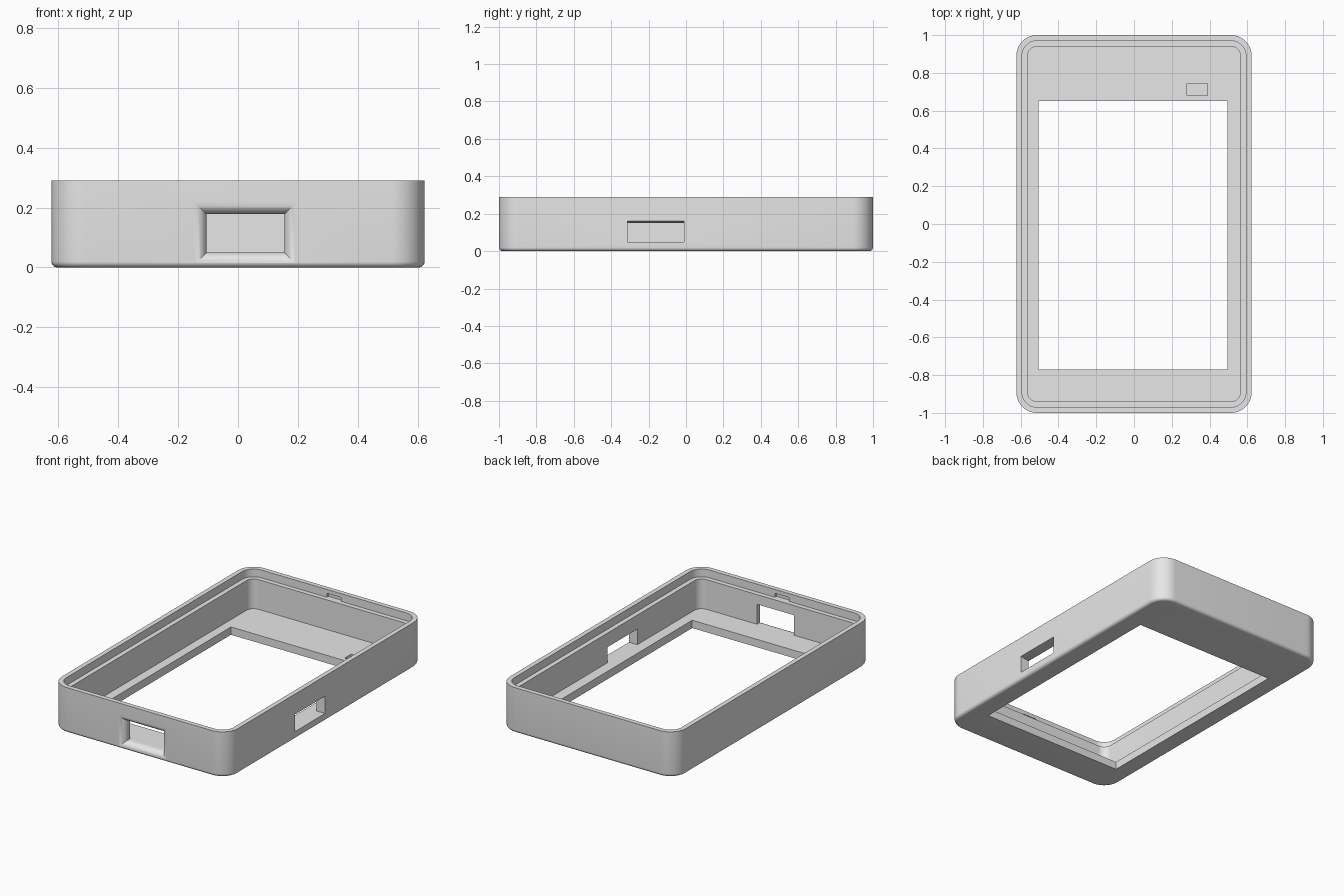
import bpy, bmesh, math
from mathutils import Vector

cube = bpy.data.objects.get("Cube")
if cube:
    bpy.data.objects.remove(cube, do_unlink=True)

HALF_X, HALF_Y, HEIGHT = 0.623, 1.0, 0.29
CORNER, FLOOR, LEDGE = 0.11, 0.05, 0.24
FILLET = 0.02

grey = bpy.data.materials.new("light grey plastic")
grey.use_nodes = True
grey.diffuse_color = (0.8, 0.8, 0.8, 1)
grey.node_tree.nodes["Principled BSDF"].inputs["Base Color"].default_value = (0.8, 0.8, 0.8, 1)


def loft(name, rings):
    """Closed solid through a list of equally long rings, capped at both ends."""
    bm = bmesh.new()
    loops = [[bm.verts.new(p) for p in ring] for ring in rings]
    for a, b in zip(loops, loops[1:]):
        for i in range(len(a)):
            j = (i + 1) % len(a)
            bm.faces.new((a[i], a[j], b[j], b[i]))
    bm.faces.new(loops[0][::-1])
    bm.faces.new(loops[-1])
    bmesh.ops.recalc_face_normals(bm, faces=bm.faces)
    mesh = bpy.data.meshes.new(name)
    bm.to_mesh(mesh)
    bm.free()
    mesh.materials.append(grey)
    obj = bpy.data.objects.new(name, mesh)
    bpy.context.collection.objects.link(obj)
    return obj


def rounded_ring(inset, z, steps=12):
    """Rounded rectangle, concentric with the outside of the case."""
    r = CORNER - inset
    cx, cy = HALF_X - CORNER, HALF_Y - CORNER
    ring = []
    for k, (sx, sy) in enumerate([(1, 1), (-1, 1), (-1, -1), (1, -1)]):
        for i in range(steps + 1):
            a = (k + i / steps) * math.pi / 2
            ring.append(Vector((sx * cx + r * math.cos(a), sy * cy + r * math.sin(a), z)))
    return ring


def box(name, x, y, z):
    rings = [[(x[0], y[0], h), (x[1], y[0], h), (x[1], y[1], h), (x[0], y[1], h)] for h in z]
    return loft(name, rings)


# Tray: filleted underside, outer wall, stepped rim, inner wall and floor
rings = []
for i in range(7):
    a = i / 6 * math.pi / 2
    rings.append(rounded_ring(FILLET * (1 - math.sin(a)), FILLET * (1 - math.cos(a))))
rings += [rounded_ring(inset, z) for inset, z in
          [(0, HEIGHT), (0.03, HEIGHT), (0.03, LEDGE), (0.06, LEDGE), (0.06, FLOOR)]]
case = loft("case_shell", rings)

# Screen opening and the blind sensor pocket in the floor
cutters = [
    box("screen_cutter", (-0.505, 0.495), (-0.77, 0.65), (-0.1, 0.1)),
    box("pocket_cutter", (0.28, 0.39), (0.68, 0.745), (0.02, 0.1)),
]

# Latch recesses under the lip at both ends
for side in (-1, 1):
    ends = sorted((side * 0.955, side * 0.985))
    cutters.append(box("latch_cutter", (-0.05, 0.05), ends, (LEDGE, LEDGE + 0.025)))

# Side port with a slightly sloped top
port = [[(x, -0.312, FLOOR), (x, -0.01, FLOOR), (x, -0.01, top), (x, -0.312, top)]
        for x, top in [(0.5, 0.145), (0.57, 0.15), (0.623, 0.16), (0.7, 0.16)]]
cutters.append(loft("side_port_cutter", port))

# Front port with a rounded flare that meets the outer face
FLARE = 0.042
port = []
profile = [(-0.05, FLARE)]
for i in range(9):
    a = i / 8 * math.pi / 2
    profile.append((FLARE * (1 - math.cos(a)), FLARE * (1 - math.sin(a))))
profile.append((0.15, 0))
for depth, e in profile:
    y = -HALF_Y + depth
    left, right, low, high = -0.105 - e, 0.155 + e, FLOOR - e, 0.178 + e
    port.append([(left, y, low), (right, y, low), (right, y, high), (left, y, high)])
cutters.append(loft("front_port_cutter", port))

# Cut the openings
bpy.ops.object.select_all(action="DESELECT")
bpy.context.view_layer.objects.active = case
case.select_set(True)
for cutter in cutters:
    cutter.hide_render = True
    mod = case.modifiers.new("cut", "BOOLEAN")
    mod.operation = "DIFFERENCE"
    mod.solver = "EXACT"
    mod.object = cutter
    bpy.ops.object.modifier_apply(modifier=mod.name)
    bpy.data.objects.remove(cutter, do_unlink=True)

bpy.ops.object.shade_smooth_by_angle(angle=math.radians(30))
